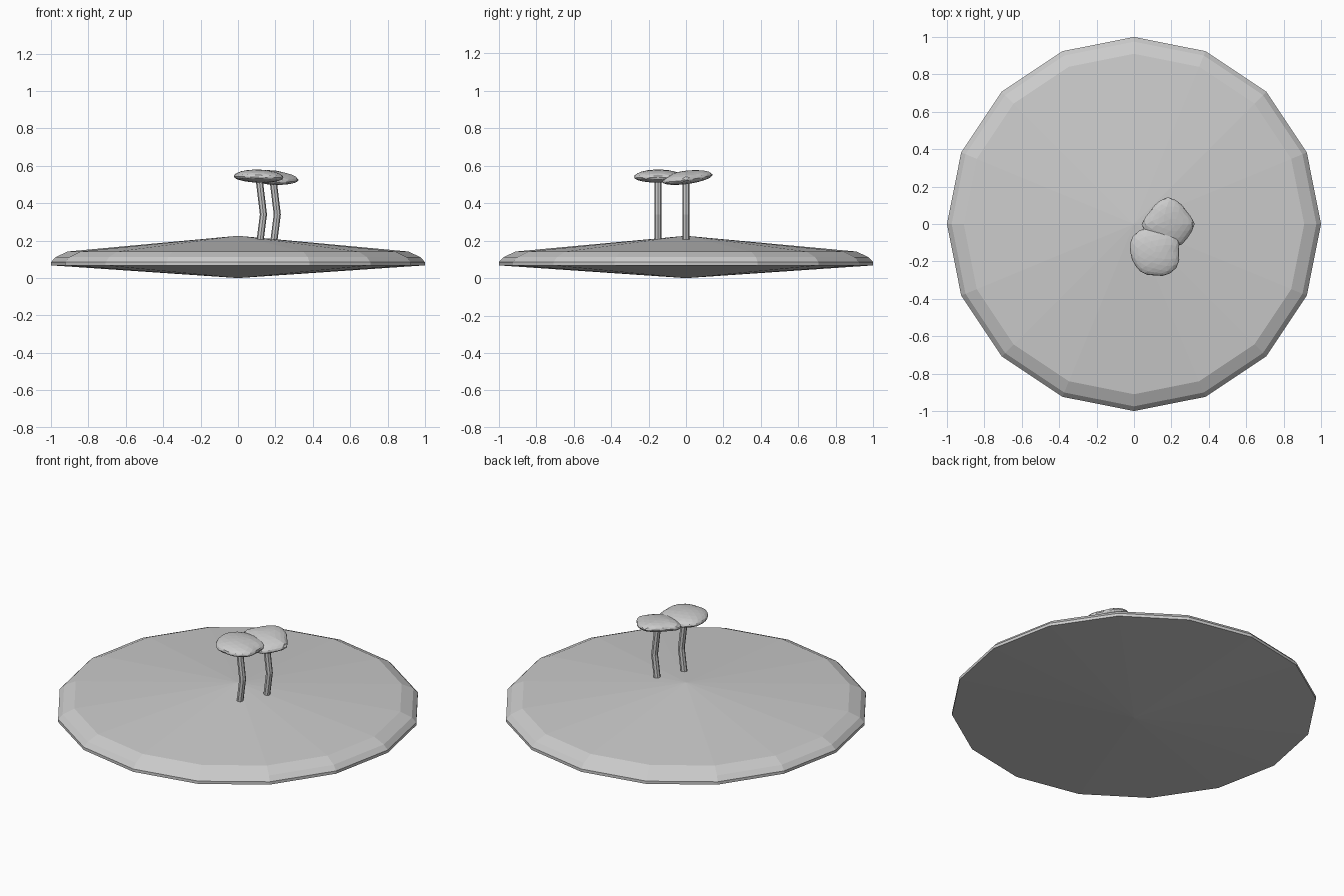
import bpy, bmesh, math
from mathutils import Vector, Matrix

cube = bpy.data.objects.get("Cube")
if cube:
    bpy.data.objects.remove(cube)

# Single stone grey for every part
grey = bpy.data.materials.new("plain_grey")
COLOUR = (0.6, 0.6, 0.6, 1)
grey.use_nodes = True
grey.diffuse_color = COLOUR
grey.node_tree.nodes["Principled BSDF"].inputs["Base Color"].default_value = COLOUR


def finish(name, bm):
    bmesh.ops.recalc_face_normals(bm, faces=bm.faces)
    mesh = bpy.data.meshes.new(name)
    bm.to_mesh(mesh)
    bm.free()
    mesh.materials.append(grey)
    obj = bpy.data.objects.new(name, mesh)
    bpy.context.collection.objects.link(obj)
    return obj


def loft(bm, rings):
    """Skin neighbouring rings of equal vertex count."""
    for low, high in zip(rings, rings[1:]):
        n = len(low)
        for i in range(n):
            j = (i + 1) % n
            bm.faces.new((low[i], low[j], high[j], high[i]))


def ring(bm, centre, radius, sides):
    step = math.tau / sides
    return [bm.verts.new(Vector(centre) + Vector((math.cos(i * step), math.sin(i * step), 0)) * radius)
            for i in range(sides)]


# Shallow sixteen-sided mound with a bevelled rim and a conical underside
def ground_disc():
    bm = bmesh.new()
    profile = [(1.0, 0.068), (1.0, 0.085), (0.975, 0.112), (0.91, 0.142)]
    rings = [ring(bm, (0, 0, z), r, 16) for r, z in profile]
    loft(bm, rings)
    for rim, z in ((rings[0], 0), (rings[-1], 0.226)):
        tip = bm.verts.new((0, 0, z))
        for i in range(16):
            bm.faces.new((rim[i], rim[(i + 1) % 16], tip))
    finish("ground_disc", bm)


# Bent stem
def stem(name, path):
    bm = bmesh.new()
    rings = [ring(bm, p, 0.019, 8) for p in path]
    loft(bm, rings)
    bm.faces.new(rings[0])
    bm.faces.new(rings[-1])
    finish(name, bm)


# Flattened faceted cap with an uneven outline given as evenly spaced radii
def cap(name, centre, radii, tilt_x, tilt_y):
    bm = bmesh.new()
    bmesh.ops.create_icosphere(bm, subdivisions=3, radius=1)
    n = len(radii)
    for v in bm.verts:
        turn = math.atan2(v.co.y, v.co.x) / math.tau % 1 * n
        k = int(turn) % n
        f = turn - int(turn)
        reach = radii[k] * (1 - f) + radii[(k + 1) % n] * f
        flat = math.hypot(v.co.x, v.co.y)
        v.co.x *= reach
        v.co.y *= reach
        v.co.z *= 0.04 if v.co.z > 0 else 0.03
    turn = Matrix.Rotation(tilt_x, 4, "X") @ Matrix.Rotation(tilt_y, 4, "Y")
    bmesh.ops.transform(bm, matrix=Matrix.Translation(centre) @ turn, verts=bm.verts)
    finish(name, bm)


ground_disc()
for label, x, y in (("front", 0.118, -0.15), ("back", 0.192, 0.0)):
    stem(label + "_stem", [(x, y, 0.2), (x + 0.018, y, 0.34), (x - 0.005, y, 0.53)])

cap("front_cap", (0.11, -0.15, 0.54),
    [.13, .145, .135, .13, .14, .145, .13, .125, .13, .125, .14, .145], 0, 0.03)
cap("back_cap", (0.18, 0, 0.533),
    [.145, .12, .13, .145, .125, .115, .14, .12, .12, .13, .135, .13], 0.13, 0.07)
